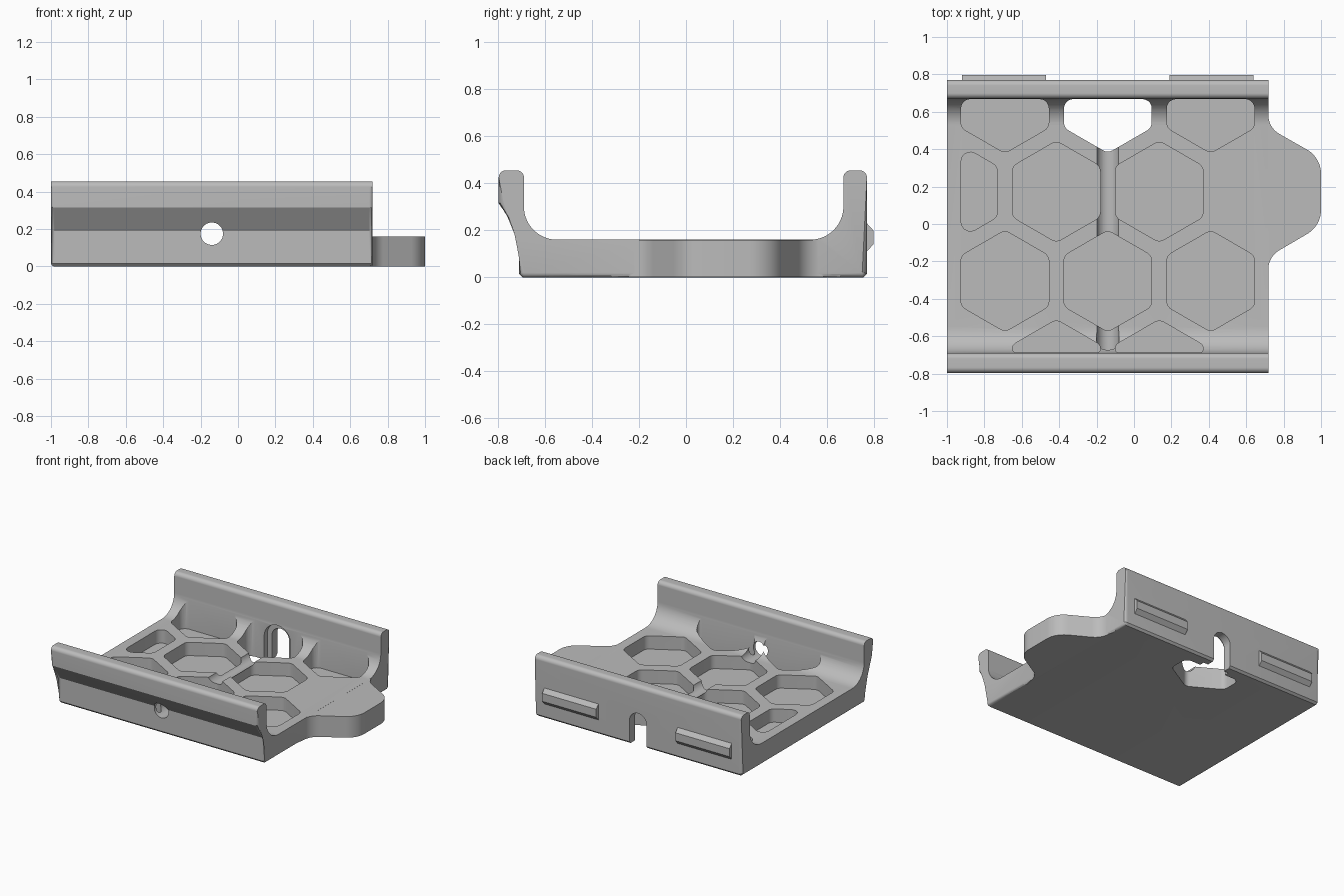
import bpy, bmesh, math
from mathutils import Vector

old = bpy.data.objects.get("Cube")
if old:
    bpy.data.objects.remove(old, do_unlink=True)

grey = bpy.data.materials.new("plain_grey")
GREY = (0.5, 0.5, 0.5, 1)
grey.diffuse_color = GREY
grey.use_nodes = True
for node in grey.node_tree.nodes:
    if node.type == 'BSDF_PRINCIPLED':
        node.inputs["Base Color"].default_value = GREY


def rounded(corners, steps=8):
    """Outline with each corner (a, b, radius) replaced by an arc."""
    out, n = [], len(corners)
    for i, (a, b, r) in enumerate(corners):
        p = Vector((a, b))
        if r == 0:
            out.append(p)
            continue
        u = Vector(corners[i - 1][:2]) - p
        v = Vector(corners[(i + 1) % n][:2]) - p
        half = u.angle(v) / 2
        cut = min(r / math.tan(half), 0.48 * u.length, 0.48 * v.length)
        r = cut * math.tan(half)
        u.normalize()
        v.normalize()
        centre = p + (u + v).normalized() * (r / math.sin(half))
        start, end = p + u * cut - centre, p + v * cut - centre
        sweep = start.angle_signed(end)
        for k in range(steps + 1):
            t = -sweep * k / steps
            c, s = math.cos(t), math.sin(t)
            out.append(centre + Vector((c * start.x - s * start.y,
                                        s * start.x + c * start.y)))
    return out


def clip(pts, axis, limit, sign):
    """Keep the part of an outline where sign * coordinate <= sign * limit."""
    out = []
    for i, q in enumerate(pts):
        p = pts[i - 1]
        dp, dq = sign * (p[axis] - limit), sign * (q[axis] - limit)
        if dp * dq < 0:
            out.append(p.lerp(q, dp / (dp - dq)))
        if dq <= 0:
            out.append(q)
    return out


def prism(name, outlines, axis, lo, hi, bevel=0):
    """Extrude outlines along an axis, optionally rounding the cap edges."""
    def place(p, t):
        co = [p[0], p[1]]
        co.insert("xyz".index(axis), t)
        return co
    bm = bmesh.new()
    for pts in outlines:
        ends = [[bm.verts.new(place(p, t)) for p in pts] for t in (lo, hi)]
        caps = [bm.faces.new(e) for e in ends]
        for i in range(len(pts)):
            bm.faces.new((ends[0][i - 1], ends[0][i], ends[1][i], ends[1][i - 1]))
        if bevel:
            edges = list({e for f in caps for e in f.edges})
            bmesh.ops.bevel(bm, geom=edges, offset=bevel, segments=4, profile=0.5,
                            affect='EDGES', clamp_overlap=False)
    bmesh.ops.recalc_face_normals(bm, faces=bm.faces)
    mesh = bpy.data.meshes.new(name)
    bm.to_mesh(mesh)
    bm.free()
    mesh.materials.append(grey)
    ob = bpy.data.objects.new(name, mesh)
    bpy.context.collection.objects.link(ob)
    return ob


def combine(target, tool, operation='DIFFERENCE'):
    mod = target.modifiers.new("cut", 'BOOLEAN')
    mod.operation, mod.solver, mod.object = operation, 'EXACT', tool
    bpy.context.view_layer.objects.active = target
    bpy.ops.object.modifier_apply(modifier=mod.name)
    bpy.data.objects.remove(tool, do_unlink=True)


# Cradle: U-shaped section with an overhanging front lip
section = [(-0.695, 0, 0), (0.755, 0, 0), (0.77, 0.015, 0), (0.77, 0.455, 0.03),
           (0.67, 0.455, 0.03), (0.67, 0.16, 0.26), (-0.69, 0.16, 0.26),
           (-0.69, 0.455, 0.03), (-0.797, 0.455, 0.03), (-0.797, 0.315, 0),
           (-0.71, 0.19, 0), (-0.71, 0.015, 0)]
cradle = prism("cradle", [rounded(section, 14)], "x", -1, 0.72, 0.02)

# Side tab blended into the base
tab = [(0.67, 0.66, 0), (0.718, 0.66, 0), (0.718, 0.515, 0.12), (1, 0.355, 0.15),
       (1, -0.01, 0.15), (0.718, -0.175, 0.12), (0.718, -0.32, 0), (0.67, -0.32, 0)]
combine(cradle, prism("side_tab", [rounded(tab, 12)], "z", 0.0005, 0.1595, 0.015), 'UNION')


# Honeycomb pockets, clipped at the walls
def hexagon(x, y):
    pts = [Vector((x + 0.271 * math.cos(math.radians(30 + 60 * k)),
                   y + 0.271 * math.sin(math.radians(30 + 60 * k)))) for k in range(6)]
    for axis, limit, sign in ((0, -0.925, -1), (1, 0.668, 1), (1, -0.688, -1)):
        pts = clip(pts, axis, limit, sign)
    return rounded([(p.x, p.y, 0.05) for p in pts], 5)


MID, STEP = -0.14, 0.55
rows = [(-0.782, (-0.5, 0.5)), (-0.305, (-1, 0, 1)),
        (0.173, (-1.5, -0.5, 0.5)), (0.65, (-1, 1))]
cells = [hexagon(MID + STEP * i, y) for y, columns in rows for i in columns]
combine(cradle, prism("pocket_cutter", cells, "z", 0.06, 1))
combine(cradle, prism("opening_cutter", [hexagon(MID, 0.65)], "z", -0.1, 1))


# Cable bore and the arched slot in the back wall
def arch(r, bottom):
    arc = [(MID + r * math.cos(math.pi * k / 20), 0.175 + r * math.sin(math.pi * k / 20))
           for k in range(21)]
    return arc + [(MID - r, bottom), (MID + r, bottom)]


bore = [(MID + 0.06 * math.cos(math.tau * k / 40), 0.175 + 0.06 * math.sin(math.tau * k / 40))
        for k in range(40)]
combine(cradle, prism("bore_cutter", [bore], "y", -0.9, 0.62))
combine(cradle, prism("slot_cutter", [arch(0.072, -0.1)], "y", 0.6, 0.9))
combine(cradle, prism("recess_cutter", [arch(0.11, -0.1)], "y", 0.61, 0.705))

# Latch ridges on the back wall
ridge = [(0.76, 0.11), (0.77, 0.11), (0.797, 0.14), (0.797, 0.2), (0.77, 0.23), (0.76, 0.23)]
ridges = [prism(side + "_latch_ridge", [ridge], "x", x, x + 0.45)
          for side, x in (("right", -0.92), ("left", 0.19))]

# Smooth curved surfaces, keep edges crisp
bpy.ops.object.select_all(action='DESELECT')
for ob in [cradle] + ridges:
    ob.select_set(True)
bpy.context.view_layer.objects.active = cradle
bpy.ops.object.shade_smooth_by_angle(angle=math.radians(30))
